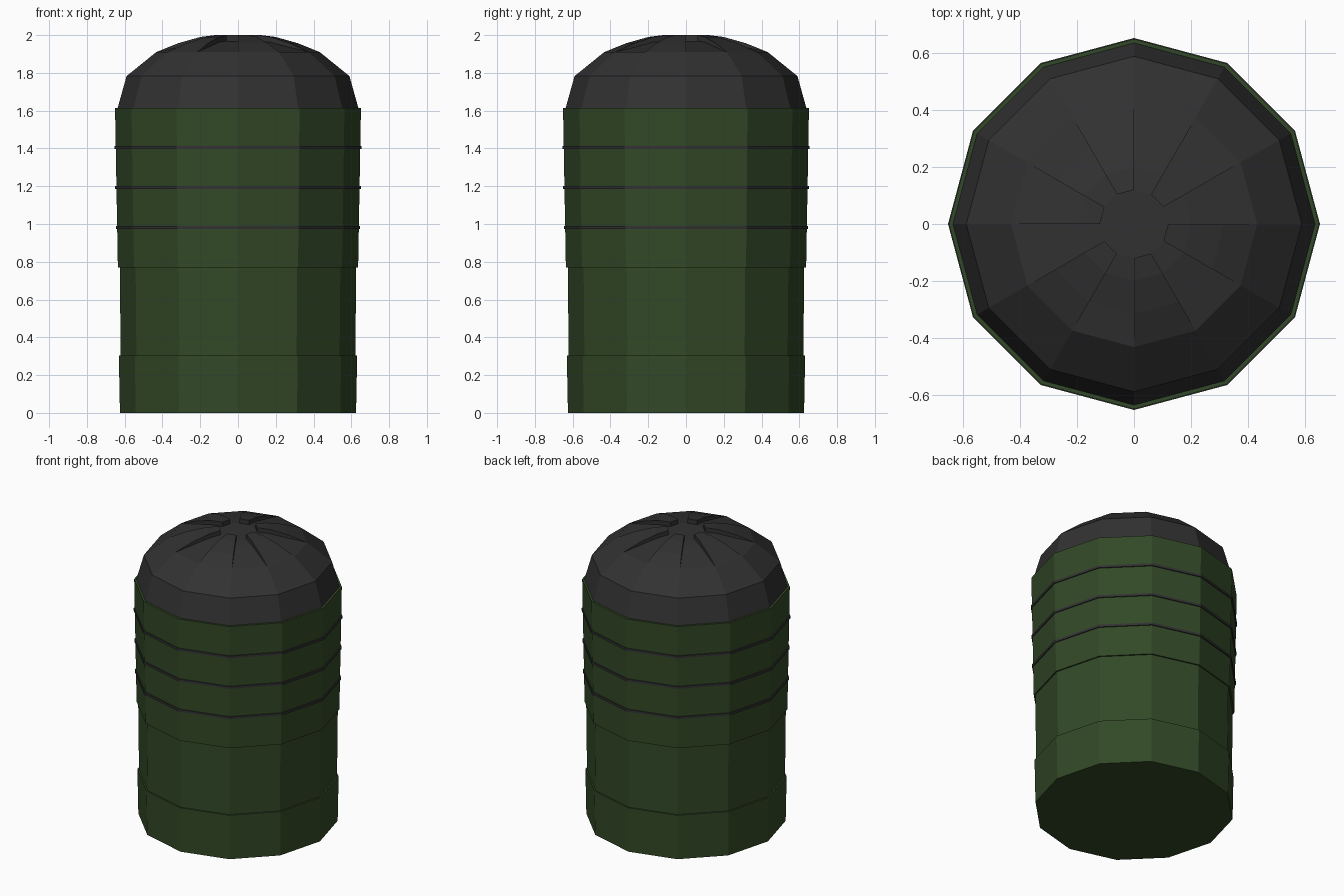
import bpy, bmesh, math

if "Cube" in bpy.data.objects:
    bpy.data.objects.remove(bpy.data.objects["Cube"])

SIDES = 12


def material(name, rgb):
    m = bpy.data.materials.new(name)
    m.diffuse_color = (*rgb, 1)
    m.use_nodes = True
    m.node_tree.nodes["Principled BSDF"].inputs["Base Color"].default_value = m.diffuse_color
    return m


GREEN = material("dark green", (0.032, 0.066, 0.020))
BLACK = material("charcoal", (0.031, 0.031, 0.031))


def finish(bm, name, mat):
    bmesh.ops.remove_doubles(bm, verts=bm.verts, dist=1e-5)
    bmesh.ops.recalc_face_normals(bm, faces=bm.faces)
    me = bpy.data.meshes.new(name)
    bm.to_mesh(me)
    bm.free()
    me.materials.append(mat)
    ob = bpy.data.objects.new(name, me)
    bpy.context.collection.objects.link(ob)
    return ob


def point(k, r, z):
    a = math.tau * (k % SIDES) / SIDES
    return (r * math.cos(a), r * math.sin(a), z)


def face(bm, pts):
    bm.faces.new([bm.verts.new(p) for p in pts])


def strip(bm, k, profile):
    """One lathe sector: quads between edges k and k + 1."""
    for (r0, z0), (r1, z1) in zip(profile, profile[1:]):
        pts = [point(k, r0, z0), point(k + 1, r0, z0)]
        pts += [point(k, 0, z1)] if r1 == 0 else [point(k + 1, r1, z1), point(k, r1, z1)]
        face(bm, pts)


def lathe(name, profile, mat, closed=False, caps=False):
    bm = bmesh.new()
    prof = profile + profile[:1] if closed else profile
    for k in range(SIDES):
        strip(bm, k, prof)
    if caps:
        for r, z in (profile[0], profile[-1]):
            face(bm, [point(k, r, z) for k in range(SIDES)])
    return finish(bm, name, mat)


# Stepped green body
lathe("body", [(0.625, 0), (0.631, 0.305), (0.621, 0.305), (0.626, 0.77),
               (0.636, 0.77), (0.651, 1.615), (0.637, 1.615)], GREEN, caps=True)

# Thin dark bands around the upper body
for i, z in enumerate((0.982, 1.193, 1.405)):
    r = 0.636 + 0.015 * (z - 0.77) / 0.845
    lathe(f"band_{i + 1}", [(r - 0.01, z - 0.008), (r + 0.007, z - 0.008),
                            (r + 0.007, z + 0.008), (r - 0.01, z + 0.008)],
          BLACK, closed=True)

# Domed lid with a sunken hub and six sunken wedges
skirt = [(0.637, 1.615), (0.59, 1.783), (0.433, 1.91)]
high = [(0.433, 1.91), (0.317, 1.957), (0.2, 1.99), (0.12, 2.0)]
low = [(0.433, 1.91), (0.317, 1.935), (0.2, 1.962), (0.12, 1.97)]
bm = bmesh.new()
for k in range(SIDES):
    strip(bm, k, skirt)
    strip(bm, k, low[-1:] + [(0, 1.97)])
    if k % 2 == 0:
        strip(bm, k, low)
    else:
        strip(bm, k, high)
        strip(bm, k, [high[-1], low[-1]])
    # side wall between a raised and a sunken wedge
    for i in range(3):
        pts = [point(k, *high[i]), point(k, *high[i + 1]), point(k, *low[i + 1])]
        if i:
            pts.append(point(k, *low[i]))
        face(bm, pts)
finish(bm, "domed_lid", BLACK)
